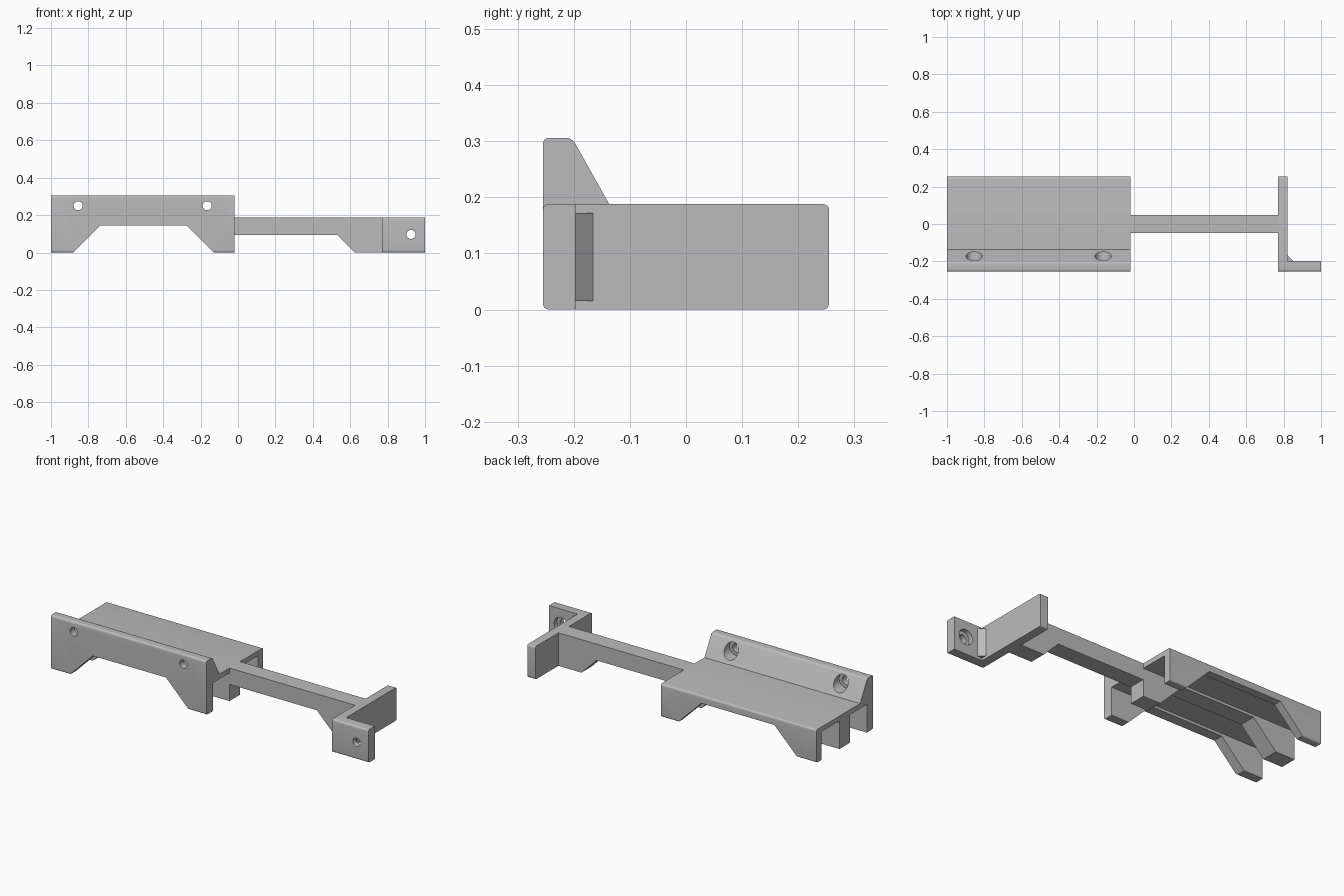
import bpy
import math
from mathutils import Vector

cube = bpy.data.objects.get("Cube")
if cube:
    bpy.data.objects.remove(cube, do_unlink=True)

grey = bpy.data.materials.new("plain grey")
grey.use_nodes = True
grey.diffuse_color = (0.5, 0.5, 0.5, 1)
grey.node_tree.nodes["Principled BSDF"].inputs["Base Color"].default_value = (0.5, 0.5, 0.5, 1)


def rounded(points, radius, corners, steps=4):
    """Round the listed corners of a 2D outline."""
    out = []
    for i, p in enumerate(points):
        p = Vector(p)
        if i not in corners:
            out.append(p)
            continue
        a = p + (Vector(points[i - 1]) - p).normalized() * radius
        b = p + (Vector(points[(i + 1) % len(points)]) - p).normalized() * radius
        for k in range(steps + 1):
            t = k / steps
            out.append(a * (1 - t) ** 2 + p * 2 * t * (1 - t) + b * t * t)
    return out


def prism(name, outline, axis, lo, hi):
    """Extrude a 2D outline along one axis."""
    def place(p, d):
        co = [p[0], p[1]]
        co.insert("XYZ".index(axis), d)
        return co
    n = len(outline)
    verts = [place(p, d) for d in (lo, hi) for p in outline]
    faces = [list(range(n))[::-1], list(range(n, 2 * n))]
    faces += [[i, (i + 1) % n, n + (i + 1) % n, n + i] for i in range(n)]
    mesh = bpy.data.meshes.new(name)
    mesh.from_pydata(verts, [], faces)
    area = sum(outline[i - 1][0] * outline[i][1] - outline[i][0] * outline[i - 1][1] for i in range(n))
    if (area < 0) != (axis == "Y"):
        mesh.flip_normals()
    mesh.materials.append(grey)
    obj = bpy.data.objects.new(name, mesh)
    bpy.context.collection.objects.link(obj)
    return obj


def rect(a0, b0, a1, b1):
    return [(a0, b0), (a1, b0), (a1, b1), (a0, b1)]


def circle(x, z, r, n=32):
    return [(x + r * math.cos(math.tau * i / n), z + r * math.sin(math.tau * i / n)) for i in range(n)]


def activate(obj):
    bpy.ops.object.select_all(action="DESELECT")
    obj.select_set(True)
    bpy.context.view_layer.objects.active = obj


def cut(obj, cutter):
    cutter.hide_render = True
    mod = obj.modifiers.new("cut", "BOOLEAN")
    mod.operation = "DIFFERENCE"
    mod.solver = "EXACT"
    mod.object = cutter
    activate(obj)
    bpy.ops.object.modifier_apply(modifier=mod.name)
    bpy.data.objects.remove(cutter, do_unlink=True)


def screw_hole(obj, x, z, seat):
    """Through hole with a wider screw head recess from the back."""
    cut(obj, prism("hole_cutter", circle(x, z, 0.024), "Y", -0.3, -0.1))
    cut(obj, prism("recess_cutter", circle(x, z, 0.043), "Y", seat, -0.1))


FRONT, BACK, WALL, TOP = -0.255, 0.255, -0.197, 0.188
R = 0.012

# Wide tray: outer section with raised, sloped front lip
section = [(FRONT, 0), (BACK, 0), (BACK, TOP), (-0.137, TOP), (-0.203, 0.306), (FRONT, 0.306)]
tray = prism("tray", rounded(section, R, {0, 1, 2, 4, 5}), "X", -1, -0.02)

# Two channels under the tray leave front, middle and back ribs
for y0, y1 in ((WALL, -0.048), (0.048, 0.21)):
    cut(tray, prism("channel_cutter", rect(y0, -0.1, y1, 0.16), "X", -1.1, 0.1))

# Trapezoid opening through all ribs leaves legs at both ends
opening = [(-0.975, -0.1), (-0.88, 0), (-0.735, 0.145), (-0.275, 0.145), (-0.13, 0), (-0.03, -0.1)]
cut(tray, prism("opening_cutter", opening, "Y", -0.4, 0.4))

# Screw holes in the lip
for x in (-0.855, -0.165):
    screw_hole(tray, x, 0.25, -0.217)

# Connecting arm with a foot at the far end
arm_side = [(-0.02, 0.095), (0.53, 0.095), (0.625, 0), (0.77, 0), (0.77, TOP), (-0.02, TOP)]
arm = prism("connecting_arm", arm_side, "Y", -0.048, 0.048)

# Cross plate and mounting tab
cross = prism("cross_plate", rounded(rect(WALL, 0, BACK, TOP), R, {1, 2}), "X", 0.77, 0.82)
tab = prism("mounting_tab", rounded(rect(FRONT, 0, WALL, TOP), R, {0, 3}), "X", 0.77, 1)
screw_hole(tab, 0.925, 0.097, -0.222)

# Small corner gusset between plate and tab
gusset = prism("corner_gusset", [(0.82, WALL), (0.85, WALL), (0.82, -0.166)], "Z", 0.015, 0.172)

for part in (tray, arm, cross, tab, gusset):
    activate(part)
    bpy.ops.object.shade_smooth_by_angle(angle=0.5)
